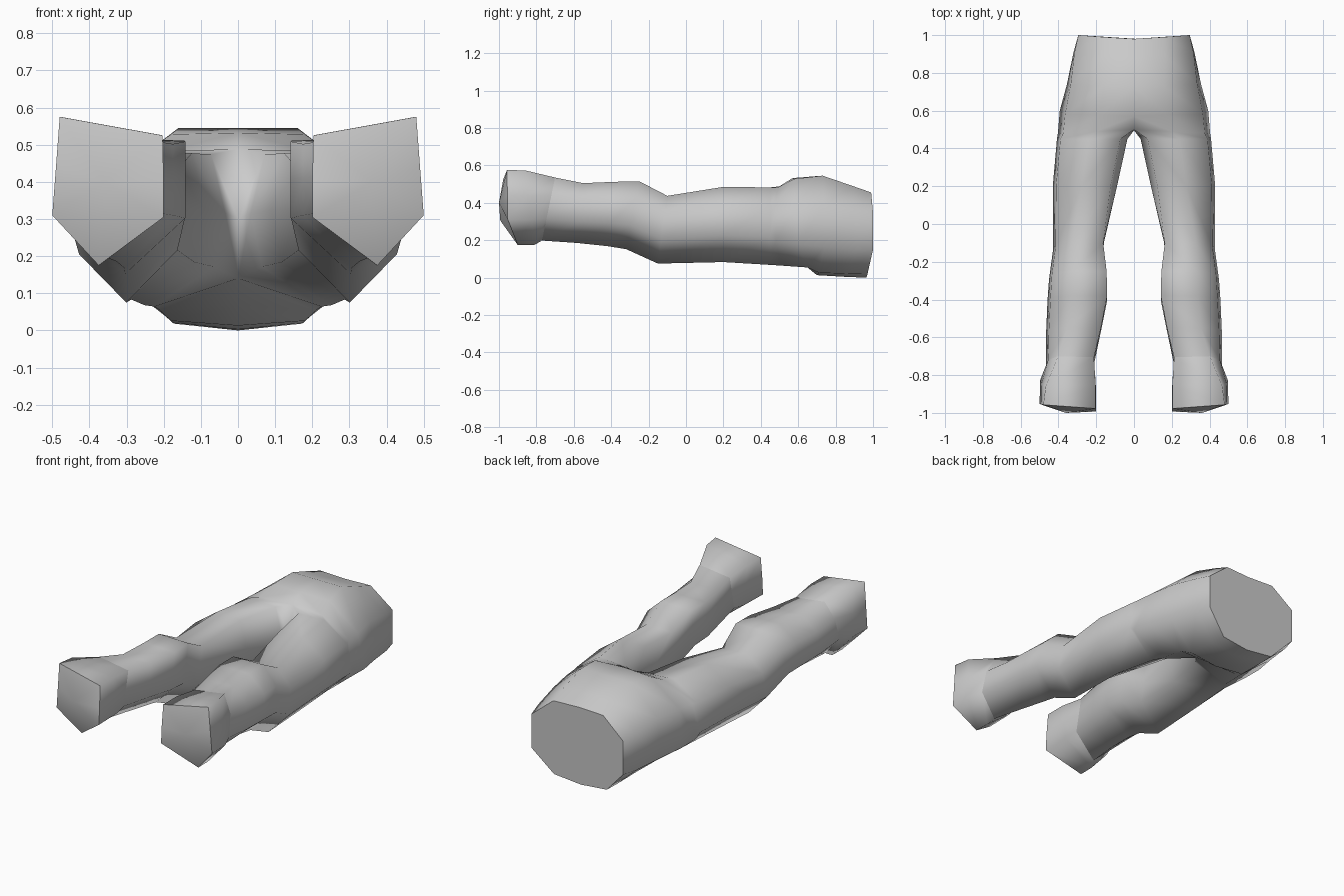
import bpy, bmesh, math

if "Cube" in bpy.data.objects:
    bpy.data.objects.remove(bpy.data.objects["Cube"])

grey = bpy.data.materials.new("light grey cloth")
grey.diffuse_color = (0.6, 0.6, 0.6, 1)
grey.use_nodes = True
grey.node_tree.nodes["Principled BSDF"].inputs["Base Color"].default_value = grey.diffuse_color


def leg_ring(y_top, y_bot, x_in, x_out, z_bot, z_top, shape):
    """Scale a unit cross-section into a box, leaning in y from top to bottom."""
    return [(x_in + u * (x_out - x_in), y_bot + v * (y_top - y_bot),
             z_bot + v * (z_top - z_bot)) for u, v in shape]


def loft(name, rings, tip=None):
    """Skin the rings (six-point rings stay open at the centre), then mirror."""
    bm = bmesh.new()
    vs = [[bm.verts.new(p) for p in r] for r in rings]
    for a, b in zip(vs, vs[1:]):
        n = len(a)
        for k in range(5 if n == 6 else n):
            j = (k + 1) % n
            bm.faces.new((a[k], b[k], b[j], a[j]))
    if tip:
        # separate rim so the end keeps a crisp edge
        rim = [bm.verts.new(p) for p in rings[-1]]
        centre = bm.verts.new(tip)
        for k in range(len(rim)):
            bm.faces.new((rim[k], centre, rim[(k + 1) % len(rim)]))
    bm.normal_update()
    me = bpy.data.meshes.new(name)
    bm.to_mesh(me)
    bm.free()
    me.materials.append(grey)
    me.polygons.foreach_set("use_smooth", [True] * len(me.polygons))
    ob = bpy.data.objects.new(name, me)
    bpy.context.collection.objects.link(ob)
    mirror = ob.modifiers.new("mirror", "MIRROR")
    mirror.merge_threshold = 0.0005
    return ob


# Cross-sections: top inner, top outer, outer upper, outer lower, bottom, inner lower, inner middle
THIGH = [(0.1, 0.98), (0.55, 1.0), (0.95, 0.76), (1.0, 0.36), (0.58, 0.0), (0.08, 0.25), (0.0, 0.6)]
SHIN = [(0.0, 0.99), (0.62, 1.0), (0.95, 0.75), (1.0, 0.36), (0.52, 0.0), (0.0, 0.39), (0.0, 0.7)]
ANKLE = [(0.0, 0.92), (0.75, 1.0), (0.96, 0.72), (1.0, 0.35), (0.57, 0.0), (0.0, 0.35), (0.0, 0.65)]
BOOT = [(0.0, 0.88), (0.9, 1.0), (0.97, 0.66), (1.0, 0.34), (0.58, 0.0), (0.0, 0.33), (0.0, 0.6)]

# Hips, from the waist to the crotch
hips = [
    [(0, .98, .455), (.16, .99, .455), (.295, 1.0, .345), (.295, 1.0, .15), (.17, .97, .018), (0, .965, .0)],
    [(0, .88, .492), (.165, .89, .49), (.315, .91, .36), (.32, .91, .15), (.175, .88, .02), (0, .87, .003)],
    [(0, .73, .545), (.16, .73, .545), (.335, .74, .39), (.355, .74, .165), (.18, .71, .026), (0, .70, .013)],
    [(0, .57, .532), (.18, .58, .528), (.365, .58, .39), (.393, .60, .18), (.21, .65, .054), (0, .63, .07)],
]
crotch = [(0, .50, .488), (.20, .49, .482), (.375, .48, .39), (.403, .48, .19), (.225, .51, .064),
          (0, .53, .14), (0, .495, .30)]
# Legs, from the crotch to the ankle
legs = [leg_ring(*s) for s in (
    (.45, .45, .035, .408, .068, .482, THIGH),
    (.20, .20, .09, .43, .083, .485, THIGH),
    (-.10, -.15, .163, .428, .075, .437, SHIN),
    (-.25, -.32, .145, .45, .152, .515, SHIN),
    (-.38, -.42, .142, .458, .168, .512, SHIN),
    (-.55, -.58, .175, .465, .185, .505, SHIN),
)]
ankle = leg_ring(-.70, -.77, .212, .465, .198, .535, ANKLE)
loft("trousers", hips + [crotch] + legs + [ankle])

# Waist closure
wb = bmesh.new()
half = hips[0]
wb.faces.new([wb.verts.new(p) for p in half + [(-x, y, z) for x, y, z in half[4:0:-1]]])
me = bpy.data.meshes.new("waist_cap")
wb.to_mesh(me)
wb.free()
if me.polygons[0].normal.y < 0:
    me.flip_normals()
me.materials.append(grey)
bpy.context.collection.objects.link(bpy.data.objects.new("waist_cap", me))

# Boots, flaring from the ankle and closed by a slightly pointed five-cornered end
boot_mid = leg_ring(-.86, -.81, .203, .497, .175, .573, BOOT)
boot_end = [(.203, -.977, .525), (.48, -.957, .575), (.49, -.955, .44), (.50, -.953, .31),
            (.375, -.90, .175), (.20, -.993, .305), (.20, -.987, .40)]
loft("boots", [ankle, boot_mid, boot_end], tip=(.36, -1.0, .40))
